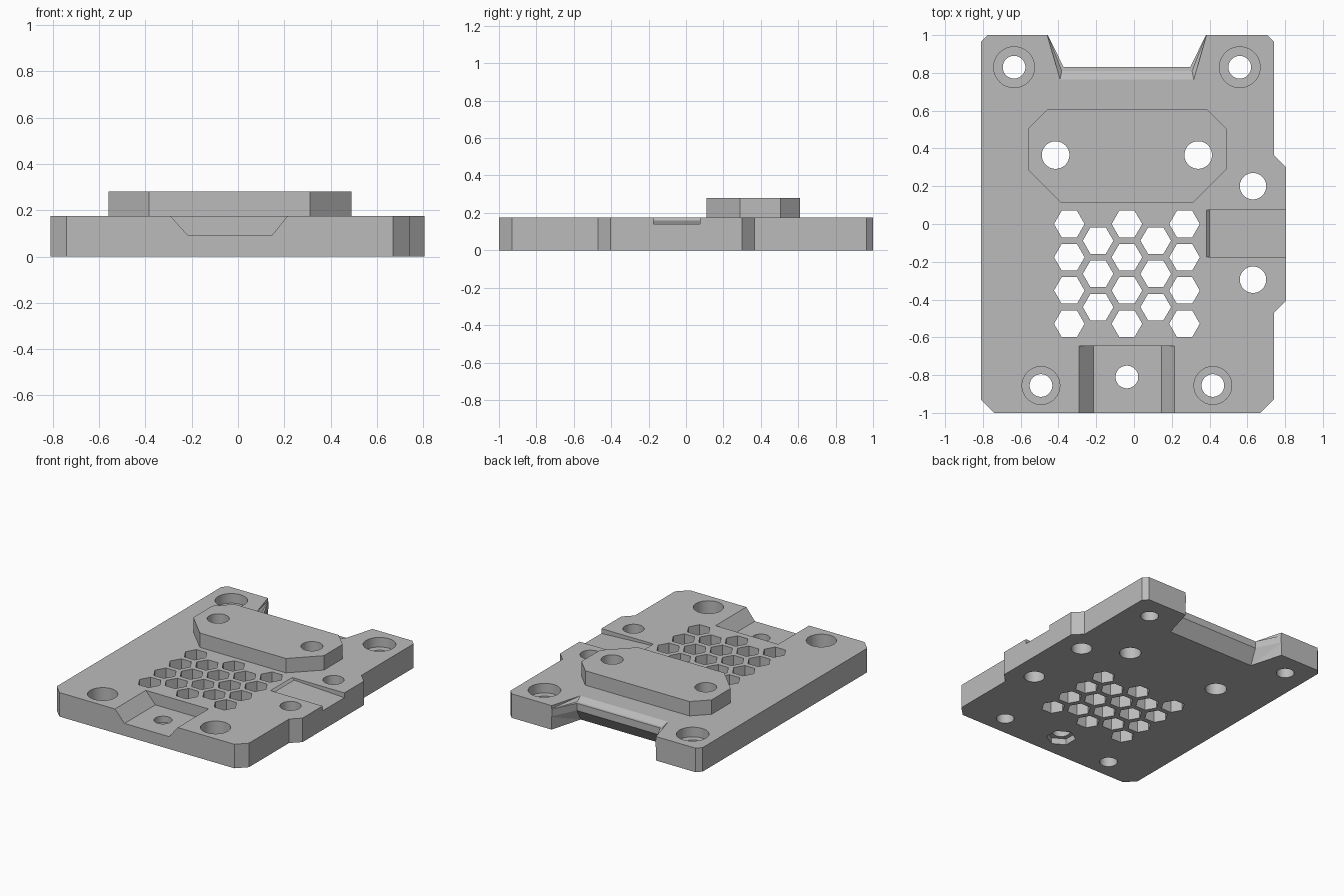
import bpy, bmesh, math
from mathutils import Matrix

cube = bpy.data.objects.get("Cube")
if cube:
    bpy.data.objects.remove(cube, do_unlink=True)

grey = bpy.data.materials.new("plain grey")
grey.use_nodes = True
GREY = (0.5, 0.5, 0.5, 1)
grey.diffuse_color = GREY
grey.node_tree.nodes["Principled BSDF"].inputs["Base Color"].default_value = GREY

TOP = 0.175      # plate thickness
PAD_TOP = 0.28   # raised pad height
OUT = 0.4        # clearance for cutters


def finish(bm, name):
    bmesh.ops.recalc_face_normals(bm, faces=bm.faces)
    mesh = bpy.data.meshes.new(name)
    bm.to_mesh(mesh)
    bm.free()
    mesh.materials.append(grey)
    obj = bpy.data.objects.new(name, mesh)
    bpy.context.collection.objects.link(obj)
    return obj


def prism(name, outline, low, high):
    """Upright prism from an outline in plan."""
    bm = bmesh.new()
    face = bm.faces.new([bm.verts.new((x, y, low)) for x, y in outline])
    moved = bmesh.ops.extrude_face_region(bm, geom=[face])["geom"]
    bmesh.ops.translate(bm, vec=(0, 0, high - low),
                        verts=[v for v in moved if isinstance(v, bmesh.types.BMVert)])
    return finish(bm, name)


def hull(name, points):
    """Convex block through the given points."""
    bm = bmesh.new()
    for p in points:
        bm.verts.new(p)
    bmesh.ops.convex_hull(bm, input=bm.verts)
    bmesh.ops.dissolve_limit(bm, angle_limit=0.01, verts=bm.verts, edges=bm.edges)
    return finish(bm, name)


def drill(name, x, y, radius, low=-OUT, high=OUT, sides=48):
    bm = bmesh.new()
    bmesh.ops.create_cone(bm, cap_ends=True, segments=sides, radius1=radius,
                          radius2=radius, depth=high - low,
                          matrix=Matrix.Translation((x, y, (low + high) / 2)))
    return finish(bm, name)


def cut(target, *cutters):
    for cutter in cutters:
        cutter.hide_render = True
        mod = target.modifiers.new("cut", 'BOOLEAN')
        mod.operation = 'DIFFERENCE'
        mod.solver = 'EXACT'
        mod.object = cutter
        bpy.context.view_layer.objects.active = target
        bpy.ops.object.modifier_apply(modifier=mod.name)
        bpy.data.objects.remove(cutter, do_unlink=True)


# Base plate with chamfered corners and a side bulge
plate = prism("base_plate", [
    (-0.81, -0.93), (-0.74, -1), (0.67, -1), (0.74, -0.93), (0.74, -0.47),
    (0.805, -0.405), (0.805, 0.30), (0.74, 0.365), (0.74, 0.965), (0.705, 1),
    (-0.775, 1), (-0.81, 0.965)], 0, TOP)

# Raised octagonal pad
pad = prism("raised_pad", [
    (-0.56, 0.505), (-0.455, 0.61), (0.385, 0.61), (0.49, 0.505),
    (0.49, 0.29), (0.31, 0.11), (-0.385, 0.11), (-0.56, 0.285)], TOP, PAD_TOP)

# Back notch: flared opening, with the lip tapered above and below
MID = -0.0375


def sides(half, y, z):
    return [(MID - half, y, z), (MID + half, y, z)]


mouth = sides(0.428, 1.02, 0)
lip = sides(0.335, 0.83, 0)
cut(plate, prism("notch_cutter", [p[:2] for p in (mouth[0], lip[0], lip[1], mouth[1])],
                 -OUT, OUT))
cut(plate, hull("lip_top_cutter",
                sides(0.354, 0.765, TOP) + sides(0.354, 0.765, OUT)
                + sides(0.345, 0.81, 0.152) + sides(0.335, 0.832, 0.15)
                + sides(0.427, 1.02, 0.15) + sides(0.427, 1.02, OUT)))
cut(plate, hull("lip_bottom_cutter",
                sides(0.354, 0.76, 0) + sides(0.354, 0.76, -OUT)
                + sides(0.335, 0.832, 0.1) + sides(0.427, 1.02, 0.1)
                + sides(0.427, 1.02, -OUT)))

# Front pocket with sloping side walls
cut(plate, hull("front_pocket_cutter", [
    (x, y, z) for y in (-1.1, -0.645)
    for x, z in ((-0.215, 0.09), (0.145, 0.09), (0.23, TOP + 0.02), (-0.31, TOP + 0.02))]))

# Shallow side pocket with a gently sloping floor
cut(plate, hull("side_pocket_cutter", [
    (x, y, z) for y in (-0.175, 0.075)
    for x, z in ((0.365, TOP + 0.02), (0.40, 0.16), (0.9, 0.135), (0.9, TOP + 0.02))]))

# Corner screw holes with counterbores
for x, y, bore, floor in ((-0.635, 0.83, 0.108, 0.105), (0.56, 0.83, 0.108, 0.105),
                          (-0.4925, -0.855, 0.1, 0.07), (0.4175, -0.855, 0.1, 0.07)):
    cut(plate, drill("counterbore_cutter", x, y, bore, low=floor),
        drill("screw_hole_cutter", x, y, 0.06))

# Side bulge holes
for y in (0.2, -0.295):
    cut(plate, drill("side_hole_cutter", 0.63, y, 0.07))

# Pad holes run through pad and plate
for x in (-0.415, 0.34):
    for part in (plate, pad):
        cut(part, drill("pad_hole_cutter", x, 0.365, 0.073))

# Front pocket hole with a hexagonal nut recess underneath
cut(plate, drill("nut_recess_cutter", MID, -0.81, 0.1, high=0.045, sides=6),
    drill("pocket_hole_cutter", MID, -0.81, 0.06))

# Honeycomb vent
PITCH = 0.176
for column in range(5):
    odd = column % 2
    for row in range(4 - odd):
        vent = drill("vent_cutter", 0, 0, 0.081, sides=6)
        # turn the hexagon so its points face sideways
        xs = [v.co.x for v in vent.data.vertices]
        if max(xs) < 0.08:
            vent.data.transform(Matrix.Rotation(math.pi / 6, 4, 'Z'))
        vent.data.transform(Matrix.Translation(
            (MID + (column - 2) * 0.1525, -PITCH * (row + odd / 2), 0)))
        cut(plate, vent)

# Smooth hole walls, crisp edges
for part in (plate, pad):
    bpy.ops.object.select_all(action='DESELECT')
    part.select_set(True)
    bpy.context.view_layer.objects.active = part
    bpy.ops.object.shade_smooth_by_angle(angle=math.radians(20))
